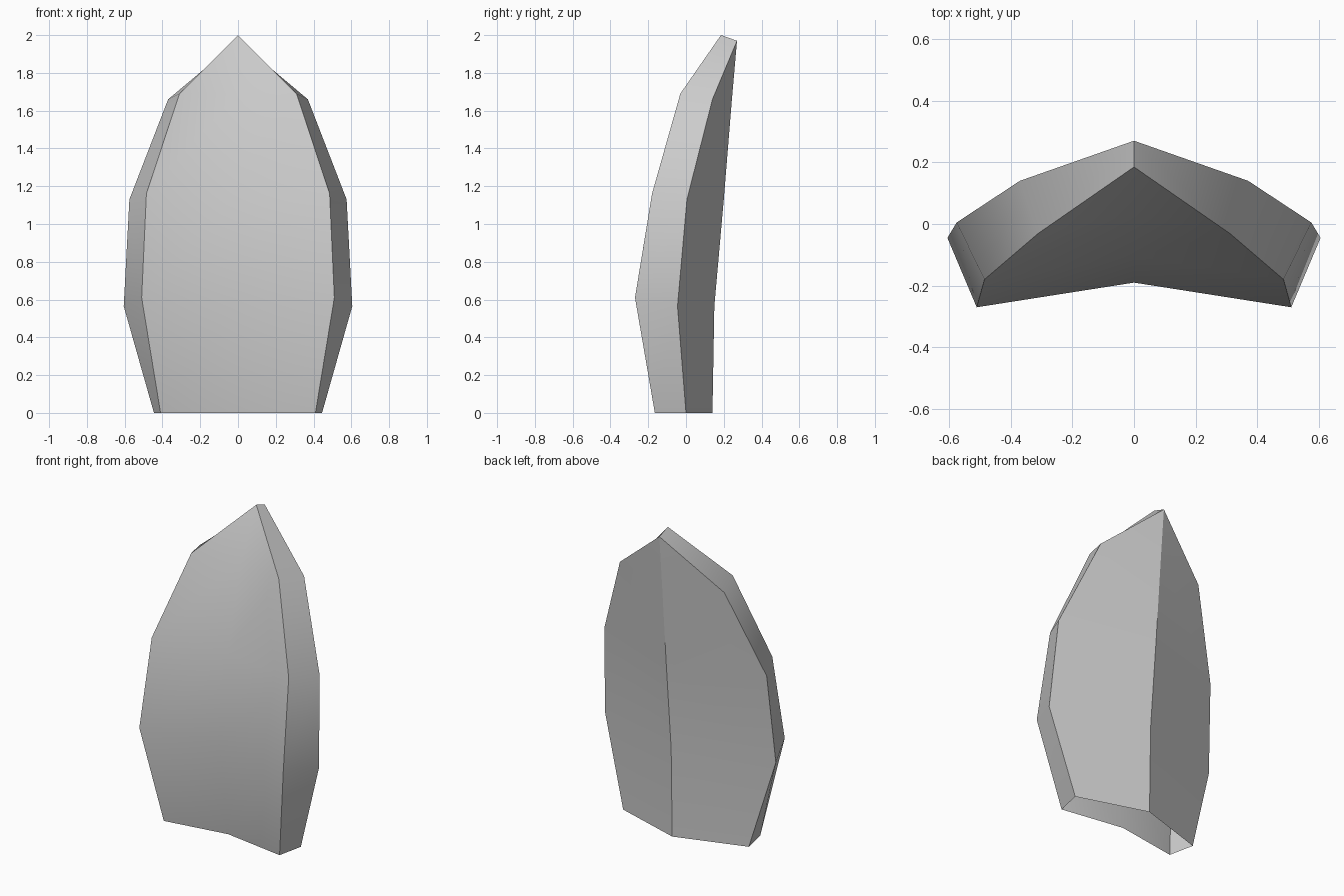
import bpy
import bmesh

if "Cube" in bpy.data.objects:
    bpy.data.objects.remove(bpy.data.objects["Cube"])

# Each row, bottom to top: half width, edge y, edge/centre height z, centre y
FRONT = [(0.41, -0.165, 0.0, -0.10), (0.51, -0.27, 0.61, -0.19),
         (0.485, -0.18, 1.16, -0.105), (0.31, -0.03, 1.69, 0.03)]
BACK = [(0.445, 0.0, 0.0, 0.14), (0.605, -0.045, 0.565, 0.15),
        (0.575, 0.005, 1.13, 0.20), (0.37, 0.14, 1.66, 0.243)]
FRONT_TIP = (0, 0.185, 2.0)
BACK_TIP = (0, 0.27, 1.97)

bm = bmesh.new()


def wall(rows, tip):
    """Creased sheet closing to a tip; returns its left and right rims."""
    grid = [[bm.verts.new(p) for p in ((-w, y, z), (0, c, z), (w, y, z))]
            for w, y, z, c in rows]
    top = bm.verts.new(tip)
    grid.append([top, top, top])
    for low, high in zip(grid, grid[1:]):
        for i in (0, 1):
            loop = [low[i], low[i + 1], high[i + 1], high[i]]
            bm.faces.new(list(dict.fromkeys(loop)))
    return [r[0] for r in grid], [r[2] for r in grid]


# Front and back walls, joined by rim strips; the bottom stays open
front_rims = wall(FRONT, FRONT_TIP)
back_rims = wall(BACK, BACK_TIP)
for f, b in zip(front_rims, back_rims):
    for i in range(len(f) - 1):
        bm.faces.new((f[i], b[i], b[i + 1], f[i + 1]))
bmesh.ops.recalc_face_normals(bm, faces=bm.faces)

mesh = bpy.data.meshes.new("pointed_plate")
bm.to_mesh(mesh)
bm.free()
plate = bpy.data.objects.new("pointed_plate", mesh)
bpy.context.collection.objects.link(plate)

# Soft shading on the front, sharp rim and back crease
bpy.context.view_layer.objects.active = plate
plate.select_set(True)
bpy.ops.object.shade_smooth_by_angle()
